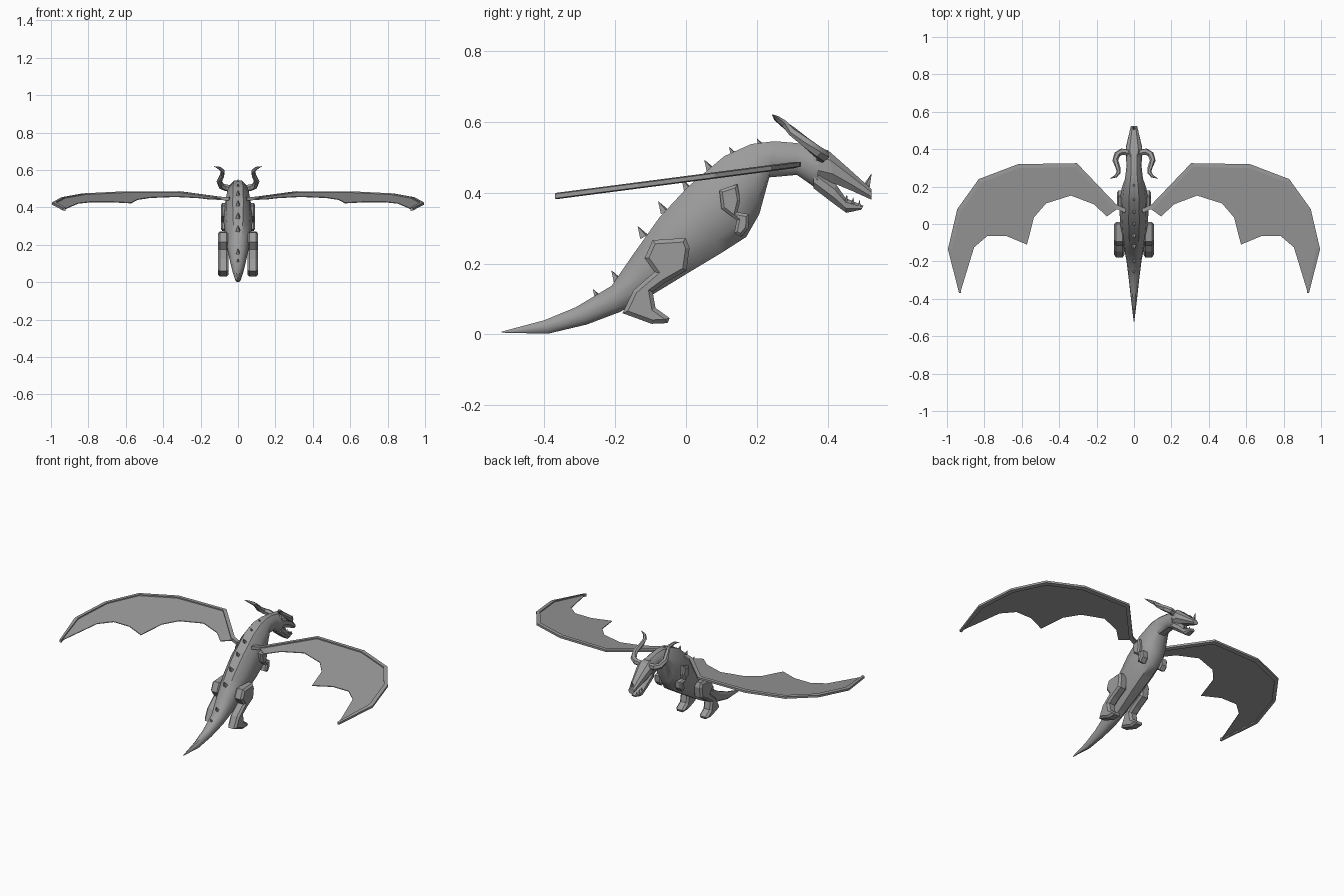
import bpy, bmesh, math
from mathutils import Vector

default_cube = bpy.data.objects.get("Cube")
if default_cube:
    bpy.data.objects.remove(default_cube, do_unlink=True)

GREY = (0.33, 0.33, 0.33, 1)
grey = bpy.data.materials.new("plain grey")
grey.use_nodes = True
grey.diffuse_color = GREY
grey.node_tree.nodes["Principled BSDF"].inputs["Base Color"].default_value = GREY


def finish(name, bm, angle=0, mirrored=False):
    """Turn a bmesh into an object, smooth below the angle, optionally mirrored in x."""
    bmesh.ops.recalc_face_normals(bm, faces=bm.faces[:])
    mesh = bpy.data.meshes.new(name)
    bm.to_mesh(mesh)
    bm.free()
    mesh.materials.append(grey)
    if angle:
        mesh.shade_smooth()
        mesh.set_sharp_from_angle(angle=math.radians(angle))
    obj = bpy.data.objects.new(name, mesh)
    bpy.context.collection.objects.link(obj)
    if mirrored:
        obj.modifiers.new("Mirror", "MIRROR").use_mirror_merge = False
    return obj


def loft(bm, rings):
    """Skin a run of equal-sized point rings and cap both ends."""
    loops = [[bm.verts.new(p) for p in ring] for ring in rings]
    for a, b in zip(loops, loops[1:]):
        n = len(a)
        for i in range(n):
            j = (i + 1) % n
            bm.faces.new((a[i], a[j], b[j], b[i]))
    bm.faces.new(loops[0])
    bm.faces.new(loops[-1][::-1])


def section(top, bottom, half_width, sides=10, square=0.85):
    """Rounded ring spanning a top and a bottom point (y, z) in the side plane."""
    top, bottom = Vector((0, *top)), Vector((0, *bottom))
    ring = []
    for i in range(sides):
        a = math.tau * (i + 0.5) / sides
        s, c = math.sin(a), math.cos(a)
        c /= math.cos(math.pi / sides)
        x = half_width * math.copysign(abs(s) ** square, s)
        ring.append((top + bottom) / 2 + (top - bottom) / 2 * c + Vector((x, 0, 0)))
    return ring


def tube(bm, points, radii, sides=6):
    """Tapering tube through the points."""
    pts = [Vector(p) for p in points]
    rings = []
    for i, p in enumerate(pts):
        along = pts[min(i + 1, len(pts) - 1)] - pts[max(i - 1, 0)]
        u = along.cross(Vector((0.3, 0.6, -0.7))).normalized()
        v = along.cross(u).normalized()
        turn = [math.tau * k / sides for k in range(sides)]
        rings.append([p + radii[i] * (u * math.cos(t) + v * math.sin(t)) for t in turn])
    loft(bm, rings)


def spike(bm, base, tip, radius, sides=4):
    tube(bm, (base, tip), (radius, radius * 0.05), sides)


# Body from tail tip to skull
bm = bmesh.new()
loft(bm, [section(*s) for s in (
    ((-.52, .008), (-.52, .005), .002),
    ((-.4, .04), (-.39, .002), .017),
    ((-.31, .077), (-.28, .028), .028),
    ((-.21, .137), (-.187, .063), .04),
    ((-.153, .22), (-.09, .115), .055),
    ((-.075, .33), (.01, .176), .07),
    ((.004, .415), (.1, .23), .077),
    ((.108, .503), (.17, .275), .075),
    ((.184, .537), (.207, .34), .065),
    ((.25, .545), (.235, .443), .048),
    ((.31, .54), (.313, .45), .04),
    ((.375, .527), (.37, .41), .044),
)])
finish("body", bm, 40)

# Upper head and snout
bm = bmesh.new()
loft(bm, [section(*s, 8, 0.7) for s in (
    ((.36, .528), (.36, .44), .042),
    ((.4, .52), (.42, .425), .045),
    ((.46, .467), (.47, .404), .032),
    ((.523, .41), (.523, .38), .018),
)])
finish("upper_head", bm)

# Lower jaw, hanging open
bm = bmesh.new()
loft(bm, [section(*s, 8, 0.7) for s in (
    ((.36, .47), (.36, .412), .04),
    ((.422, .425), (.415, .37), .036),
    ((.45, .385), (.452, .343), .028),
    ((.5, .363), (.495, .352), .016),
)])
finish("lower_jaw", bm)

# Nose horn
bm = bmesh.new()
spike(bm, (0, .508, .415), (0, .523, .453), .011)
finish("nose_horn", bm)

# Teeth along the lower jaw
bm = bmesh.new()
for t in (0, .4, .8):
    y, z = .452 + .045 * t, .383 - .02 * t
    x = .022 - .01 * t
    spike(bm, (x, y, z - .006), (x, y + .002, z + .012), .005)
finish("teeth", bm, 0, True)

# Curled horns
bm = bmesh.new()
tube(bm, ((.025, .38, .5), (.065, .387, .505), (.09, .372, .515), (.1, .34, .54),
          (.085, .3, .572), (.082, .275, .595), (.098, .255, .61), (.128, .243, .62)),
     (.017, .018, .017, .015, .013, .011, .008, .001))
finish("horns", bm, 35, True)

# Spines down the back, leaning to the tail
bm = bmesh.new()
for y, z in ((.2, .552), (.122, .528), (.052, .492), (-.012, .438),
             (-.078, .375), (-.136, .305), (-.21, .18), (-.262, .127)):
    spike(bm, (0, y + .018, z - .03), (0, y, z), .014)
finish("back_spines", bm)


def wing_z(y):
    return .438 + .13 * y


# Wing arm: a flat bar following the leading edge
lead = [Vector(p) for p in ((.04, .08), (.095, .105), (.305, .325), (.62, .32),
                            (.83, .24), (.945, .08), (.995, -.135), (.935, -.37))]
rings, inner = [], []
for i, p in enumerate(lead):
    d_in = (p - lead[max(i - 1, 0)]).normalized()
    d_out = (lead[min(i + 1, len(lead) - 1)] - p).normalized()
    d = (d_in + d_out).normalized()
    n = Vector((d.y, -d.x))
    bar = .022 if i < len(lead) - 1 else .012
    q = p + n * bar
    inner.append(p + n * bar * 0.5)
    rings.append([(r.x, r.y, wing_z(r.y) + h) for r, h in
                  ((p, .006), (q, .009), (q, -.009), (p, -.006))])
bm = bmesh.new()
loft(bm, rings)
finish("wing_arms", bm, 0, True)

# Wing membrane with a scalloped trailing edge
trail = [Vector(p) for p in ((.855, -.125), (.785, -.065), (.68, -.065), (.572, -.11),
                             (.535, .035), (.47, .11), (.337, .152), (.214, .105),
                             (.145, .04), (.09, .08))]
bm = bmesh.new()
sheet = bm.faces.new([bm.verts.new((p.x, p.y, wing_z(p.y) - .002)) for p in inner + trail])
lifted = bmesh.ops.extrude_face_region(bm, geom=[sheet], use_keep_orig=True)["geom"]
bmesh.ops.translate(bm, vec=(0, 0, .004), verts=[v for v in lifted if isinstance(v, bmesh.types.BMVert)])
finish("wing_membranes", bm, 0, True)


def limb(name, outline, x_in, x_out, chamfer):
    """Side outline pulled sideways, with a chamfered outer and inner face."""
    bm = bmesh.new()
    near = bm.faces.new([bm.verts.new((x_in + chamfer, y, z)) for y, z in outline])
    geom = bmesh.ops.extrude_face_region(bm, geom=[near], use_keep_orig=True)["geom"]
    far = next(f for f in geom if isinstance(f, bmesh.types.BMFace))
    bmesh.ops.translate(bm, vec=(x_out - x_in - 2 * chamfer, 0, 0), verts=far.verts[:])
    bmesh.ops.recalc_face_normals(bm, faces=bm.faces[:])
    for face in (near, far):
        bmesh.ops.inset_region(bm, faces=[face], thickness=chamfer, depth=chamfer, use_even_offset=True)
    finish(name, bm, 0, True)


# Hind legs with thigh, shin and foot
limb("hind_legs", ((-.094, .266), (-.001, .272), (.01, .244), (.001, .18), (-.06, .145),
                   (-.094, .12), (-.086, .075), (-.046, .046), (-.052, .032), (-.097, .03),
                   (-.179, .06), (-.148, .125), (-.089, .176), (-.117, .215)), .05, .107, .011)

# Small folded forelegs
limb("forelegs", ((.094, .407), (.145, .424), (.153, .379), (.145, .345), (.178, .339),
                  (.176, .3), (.156, .275), (.136, .286), (.143, .322), (.1, .355)), .045, .092, .008)
